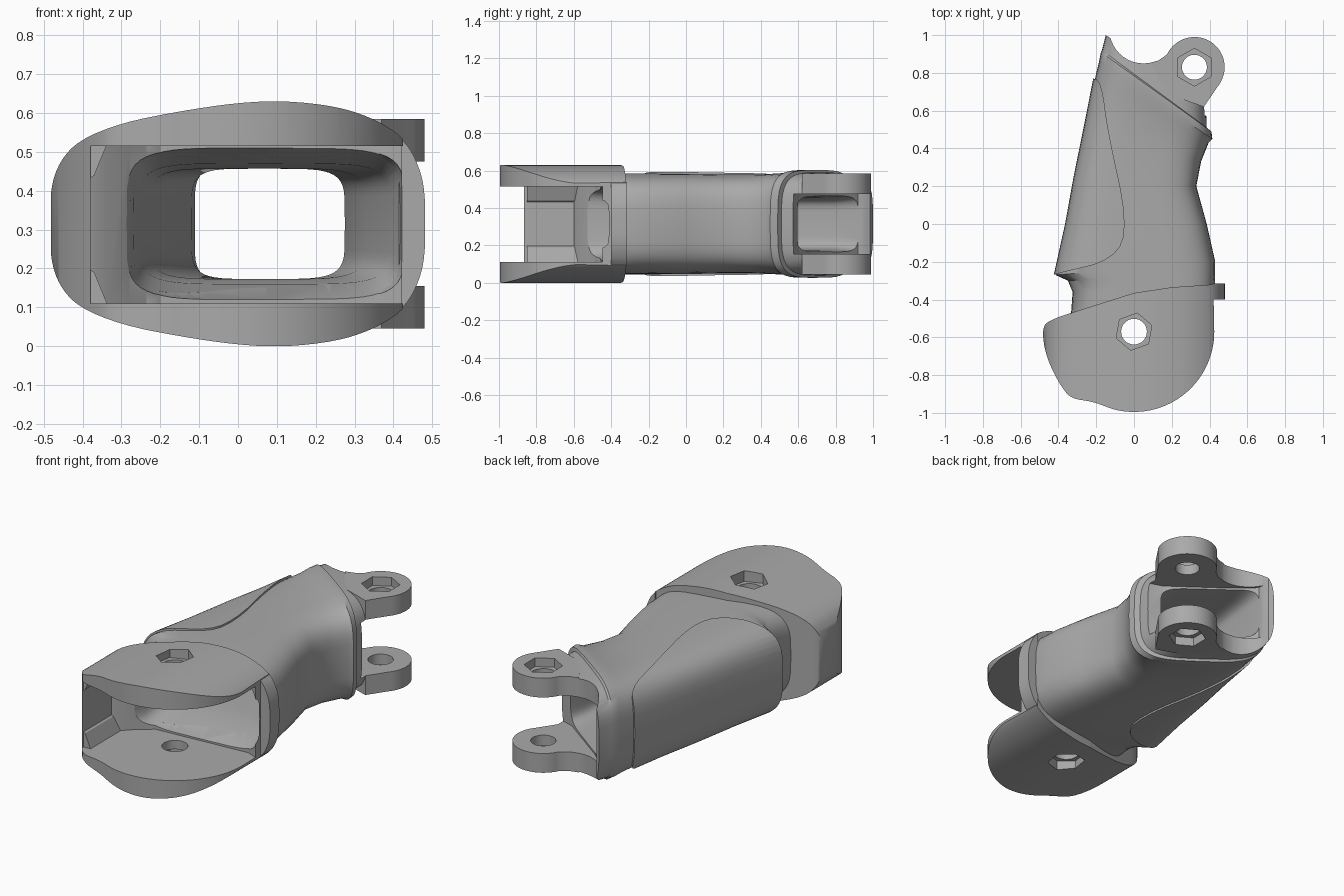
import bpy, bmesh, math

if "Cube" in bpy.data.objects:
    bpy.data.objects.remove(bpy.data.objects["Cube"], do_unlink=True)

MID = 0.315
grey = bpy.data.materials.new("mid_grey")
grey.use_nodes = True
grey.diffuse_color = (0.4, 0.4, 0.4, 1)
grey.node_tree.nodes["Principled BSDF"].inputs["Base Color"].default_value = (0.4, 0.4, 0.4, 1)


def finish(name, bm):
    bmesh.ops.recalc_face_normals(bm, faces=bm.faces)
    mesh = bpy.data.meshes.new(name)
    bm.to_mesh(mesh)
    bm.free()
    mesh.materials.append(grey)
    obj = bpy.data.objects.new(name, mesh)
    bpy.context.collection.objects.link(obj)
    return obj


def skin(name, rings):
    """Closed solid through matching rings of points."""
    bm = bmesh.new()
    loops = [[bm.verts.new(p) for p in ring] for ring in rings]
    n = len(loops[0])
    for a, b in zip(loops, loops[1:]):
        for i in range(n):
            j = (i + 1) % n
            bm.faces.new((a[i], a[j], b[j], b[i]))
    bm.faces.new(loops[0])
    bm.faces.new(loops[-1])
    return finish(name, bm)


def prism(name, pts, z0, z1):
    return skin(name, [[(x, y, z) for x, y in pts] for z in (z0, z1)])


def prism_y(name, pts, y0, y1):
    return skin(name, [[(x, y, z) for x, z in pts] for y in (y0, y1)])


def rounded(pts, rounds=2):
    """Corner cutting along an open path; the end points stay."""
    for _ in range(rounds):
        out = [pts[0]]
        for (ax, ay), (bx, by) in zip(pts, pts[1:]):
            out += [(ax + (bx - ax) * t, ay + (by - ay) * t) for t in (0.25, 0.75)]
        pts = out + [pts[-1]]
    return pts


def arc(cx, cy, r, start, end, n):
    angles = [math.radians(start + (end - start) * i / n) for i in range(n + 1)]
    return [(cx + r * math.cos(a), cy + r * math.sin(a)) for a in angles]


def disc(name, cx, cy, r, z0, z1, n=32, turn=0):
    return prism(name, arc(cx, cy, r, turn, turn + 360, n)[:-1], z0, z1)


def tube(name, stations, power, grow=0.0, n=48):
    """Rounded box tube; each station is left x, y, right x, y, half height."""
    rings = []
    for xl, yl, xr, yr, h in stations:
        ring = []
        for i in range(n):
            a = 2 * math.pi * i / n
            c, s = math.cos(a), math.sin(a)
            u = math.copysign(abs(c) ** (2 / power), c)
            v = math.copysign(abs(s) ** (2 / power), s)
            t = (u + 1) / 2
            ring.append((xl + (xr - xl) * t + grow * u, yl + (yr - yl) * t,
                         MID + (h + grow) * v))
        rings.append(ring)
    return skin(name, rings)


def boolean(obj, other, op="DIFFERENCE", keep=False):
    mod = obj.modifiers.new("bool", "BOOLEAN")
    mod.operation, mod.object, mod.solver = op, other, "EXACT"
    bpy.context.view_layer.objects.active = obj
    bpy.ops.object.modifier_apply(modifier=mod.name)
    if not keep:
        bpy.data.objects.remove(other, do_unlink=True)


# Outer body, from the front neck to the slanted rear end
body_stations = [
    (-0.335, -0.5, 0.42, -0.40, 0.27), (-0.325, -0.36, 0.43, -0.32, 0.27),
    (-0.35, -0.3, 0.43, -0.28, 0.27), (-0.415, -0.27, 0.43, -0.20, 0.27),
    (-0.355, 0.0, 0.385, 0.0, 0.268), (-0.31, 0.25, 0.33, 0.2, 0.264),
    (-0.255, 0.52, 0.355, 0.33, 0.265), (-0.2, 0.8, 0.395, 0.43, 0.275),
    (-0.185, 0.86, 0.415, 0.45, 0.288), (-0.175, 0.91, 0.41, 0.49, 0.288),
    (-0.17, 0.92, 0.385, 0.51, 0.275), (-0.15, 1.0, 0.38, 0.68, 0.265)]
body = tube("body_shell", body_stations, 3.8)

# Raised side panel wrapping the left edge, left as a thin skin over the body
panel = tube("side_panel", body_stations[3:8], 3.8, 0.01)
panel_outline = rounded([(-0.6, -0.32), (-0.42, -0.265), (-0.1, -0.19), (-0.03, 0.0),
                         (-0.14, 0.5), (-0.17, 0.74), (-0.22, 0.78), (-0.6, 0.85)])
boolean(panel, prism("panel_cutter", panel_outline, -0.2, 0.9), "INTERSECT")
boolean(panel, body, keep=True)

# Front fork: plan outline limited by the front profile
left_edge = rounded([(-0.3, -0.46), (-0.45, -0.51), (-0.485, -0.55), (-0.475, -0.66),
                     (-0.44, -0.76), (-0.38, -0.87), (-0.33, -0.925), (-0.22, -0.94),
                     (-0.14, -0.97)])
plan = ([(0.42, -0.32), (0.2, -0.335), (0.0, -0.365)] + left_edge
        + arc(0, -0.57, 0.425, 255, 360, 32))
fork = prism("front_fork", plan, -0.1, 0.8)
upper = rounded([(-0.483, 0.0), (-0.483, 0.09), (-0.46, 0.16), (-0.41, 0.215), (-0.3, 0.26),
                 (-0.15, 0.29), (0.0, 0.312), (0.12, 0.317), (0.25, 0.303), (0.34, 0.275),
                 (0.41, 0.235), (0.44, 0.2), (0.46, 0.15)])
profile = [(x, MID + d) for x, d in upper] + [(x, MID - d) for x, d in reversed(upper[1:])]
boolean(fork, prism_y("profile_cutter", profile, -1.2, 0), "INTERSECT")
slot = [(-0.38, -1.2), (0.7, -1.2), (0.7, -0.46), (0.43, -0.45), (0.36, -0.42),
        (-0.2, -0.46), (-0.28, -0.52), (-0.34, -0.58), (-0.38, -0.6)]
slot_cutter = prism("slot_cutter", slot, 0.11, 0.515)

# Hollow channel through the whole length
channel = tube("channel_cutter", [
    (-0.3, -0.58, 0.45, -0.58, 0.2), (-0.27, -0.46, 0.425, -0.42, 0.195),
    (-0.255, -0.33, 0.395, -0.33, 0.155), (-0.23, -0.1, 0.33, -0.1, 0.142),
    (-0.19, 0.25, 0.275, 0.2, 0.142), (-0.12, 0.8, 0.29, 0.5, 0.142),
    (-0.1, 1.1, 0.4, 1.0, 0.17)], 5.5)
boolean(body, slot_cutter, keep=True)
boolean(fork, slot_cutter)
for part in (body, fork):
    boolean(part, channel, keep=True)
bpy.data.objects.remove(channel, do_unlink=True)

# Rear end: scooped edge and the gap between the lugs
boolean(body, disc("scoop_cutter", 0.05, 1.03, 0.18, -0.2, 0.9, 40))
gap = [(-0.12, 1.2), (-0.11, 0.92), (0.0, 0.82), (0.3, 0.6), (0.6, 0.5), (0.8, 1.2)]
boolean(body, prism("gap_cutter", gap, 0.155, 0.475))


def drill(obj, x, y, hole, recess, turn):
    boolean(obj, disc("hole_cutter", x, y, hole, -0.3, 1.0))
    for z0, z1 in recess:
        boolean(obj, disc("hex_cutter", x, y, 0.1, z0, z1, 6, turn))


# Rear hinge lugs, with a hexagonal recess on the outside
parts = [body, panel, fork]
for label, z0, z1, hexes in (("lower", 0.045, 0.155, (-0.1, 0.095)),
                             ("upper", 0.475, 0.585, (0.535, 0.8))):
    outline = (arc(0.32, 0.83, 0.16, -40, 155, 32)
               + [(0.13, 0.866), (0.08, 0.852), (0.14, 0.76), (0.2, 0.68), (0.37, 0.62)])
    lug = prism(label + "_rear_lug", outline, z0, z1)
    boolean(body, disc("clear_cutter", 0.32, 0.83, 0.1, z0 - 0.02, z1 + 0.02))
    drill(lug, 0.32, 0.83, 0.066, [hexes], 30)
    parts.append(lug)

# Front pivot holes
drill(fork, 0, -0.57, 0.068, [(-0.2, 0.06), (0.57, 0.9)], 20)

# Sloped inner ledges on the closed side of the fork
for label, side in (("lower", -1), ("upper", 1)):
    ledge = [(-0.385, MID + side * d) for d in (0.21, 0.115)] + [
        (-0.37, MID + side * 0.125), (-0.335, MID + side * 0.21)]
    parts.append(prism_y(label + "_inner_ledge", ledge, -0.85, -0.57))

# Bulged rib on the open side, following the neck
rib = rounded([(0.415, 0.54), (0.45, 0.5), (0.48, 0.42), (0.482, MID), (0.48, 0.21),
               (0.45, 0.13), (0.415, 0.09)])
parts.append(prism_y("side_rib", rib, -0.4, -0.315))

for obj in parts:
    bpy.ops.object.select_all(action="DESELECT")
    obj.select_set(True)
    bpy.context.view_layer.objects.active = obj
    bpy.ops.object.shade_smooth_by_angle(angle=math.radians(30))
